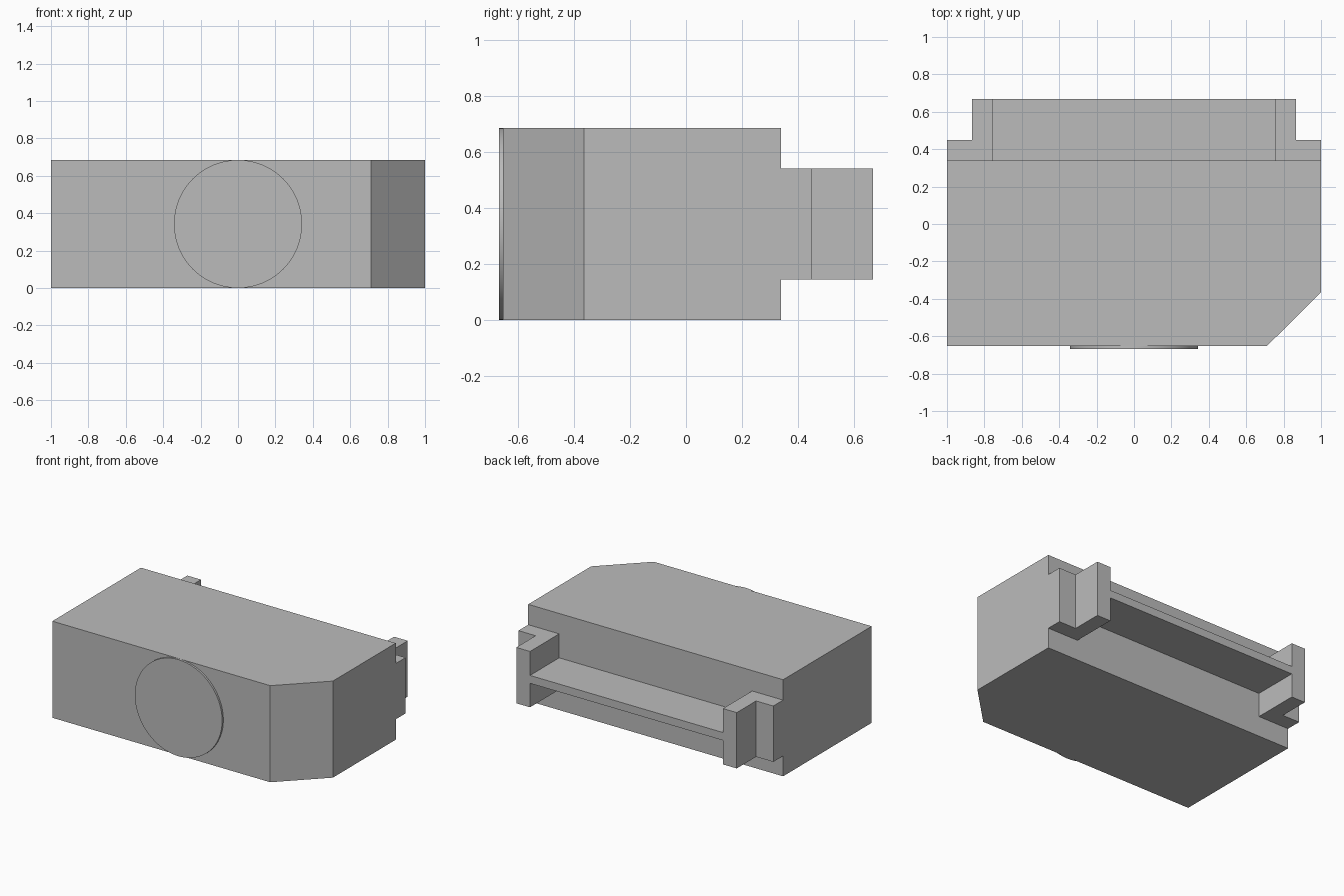
import bpy, bmesh, math

cube = bpy.data.objects.get("Cube")
if cube:
    bpy.data.objects.remove(cube, do_unlink=True)

grey = bpy.data.materials.new("plain grey")
grey.use_nodes = True
colour = (0.5, 0.5, 0.5, 1)
grey.diffuse_color = colour
grey.node_tree.nodes["Principled BSDF"].inputs["Base Color"].default_value = colour

HEIGHT = 0.685
MID = HEIGHT / 2
BACK = 0.34      # rear face of the body
FRONT = -0.653   # front face of the body
REACH = 0.667    # rear end of the clip arms


def prism(name, outline, z0, z1):
    """Extrude a plan outline between two heights."""
    bm = bmesh.new()
    base = bm.faces.new([bm.verts.new((x, y, z0)) for x, y in outline])
    top = bmesh.ops.extrude_face_region(bm, geom=[base])["geom"]
    verts = [v for v in top if isinstance(v, bmesh.types.BMVert)]
    bmesh.ops.translate(bm, verts=verts, vec=(0, 0, z1 - z0))
    bmesh.ops.recalc_face_normals(bm, faces=bm.faces)
    mesh = bpy.data.meshes.new(name)
    bm.to_mesh(mesh)
    bm.free()
    mesh.materials.append(grey)
    obj = bpy.data.objects.new(name, mesh)
    bpy.context.collection.objects.link(obj)
    return obj


# Main block with one cut corner
prism("body", [(-1, FRONT), (0.71, FRONT), (1, -0.365), (1, BACK), (-1, BACK)], 0, HEIGHT)

# Stepped clips on both sides of the back
for side, name in ((1, "left_clip"), (-1, "right_clip")):
    step = [(1, BACK), (1, 0.45), (0.865, 0.45), (0.865, REACH), (0.757, REACH), (0.757, BACK)]
    prism(name, [(side * x, y) for x, y in step], MID - 0.198, MID + 0.198)

# Thin shelf joining the clips
prism("rear_shelf", [(-0.757, BACK), (0.757, BACK), (0.757, REACH), (-0.757, REACH)],
      MID - 0.028, MID + 0.028)

# Shallow round boss on the front
bpy.ops.mesh.primitive_cylinder_add(vertices=64, radius=MID, depth=REACH + FRONT,
                                    location=(0, (FRONT - REACH) / 2, MID),
                                    rotation=(math.pi / 2, 0, 0))
boss = bpy.context.object
boss.name = "front_disc"
boss.data.materials.append(grey)
bpy.ops.object.shade_smooth_by_angle()
